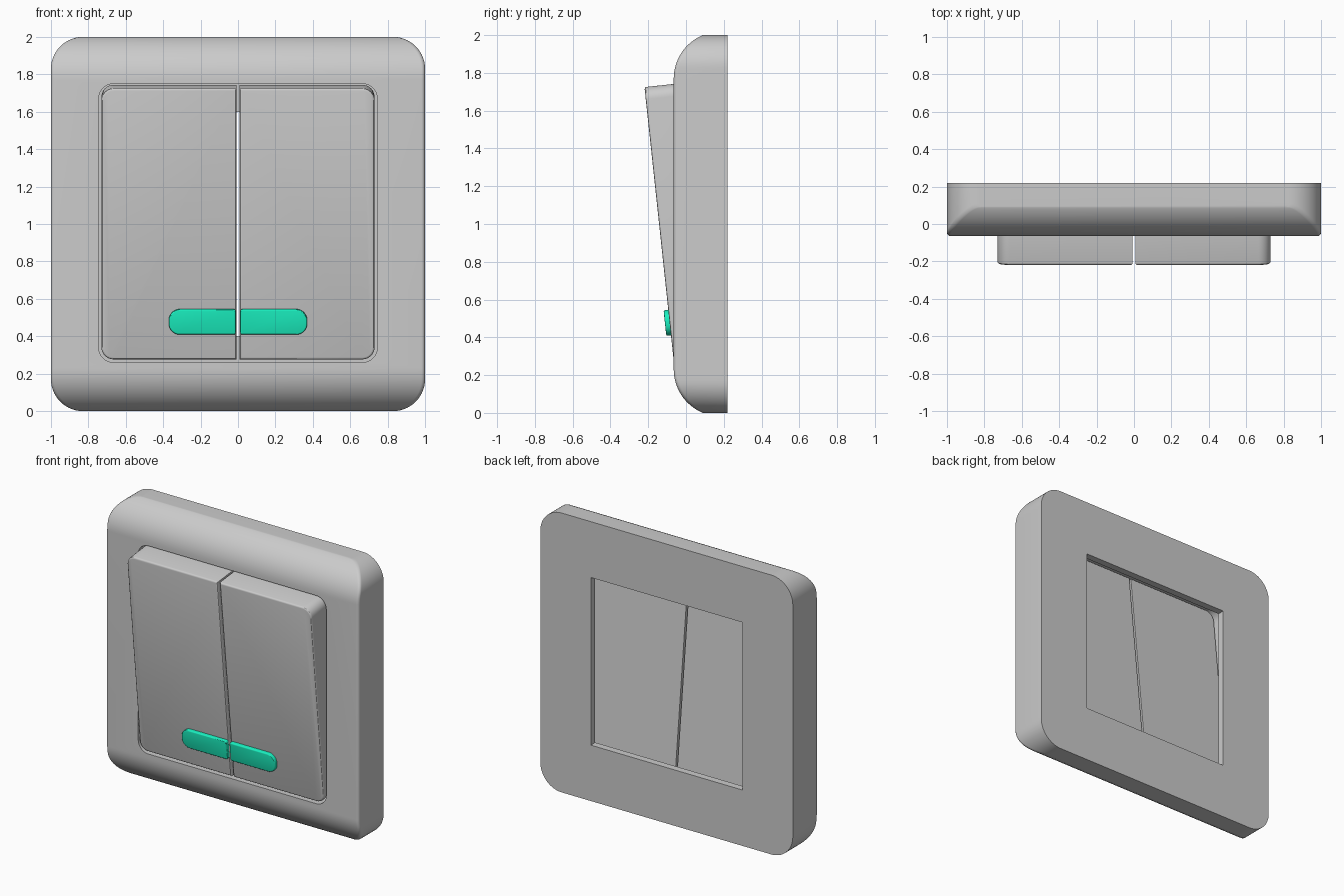
import bpy, bmesh
from math import sin, cos, pi, atan2, sqrt, radians

if "Cube" in bpy.data.objects:
    bpy.data.objects.remove(bpy.data.objects["Cube"])

BACK, FRONT, CORNER, EDGE = 0.22, -0.065, 0.17, 0.02
TILT = atan2(0.155, 1.45)


def finish(name, bm):
    bmesh.ops.recalc_face_normals(bm, faces=bm.faces)
    me = bpy.data.meshes.new(name)
    bm.to_mesh(me)
    bm.free()
    ob = bpy.data.objects.new(name, me)
    bpy.context.collection.objects.link(ob)
    return ob


def smooth(ob):
    bpy.ops.object.select_all(action='DESELECT')
    ob.select_set(True)
    bpy.context.view_layer.objects.active = ob
    bpy.ops.object.shade_smooth_by_angle(angle=radians(30))


def rounded_rect(x0, x1, z0, z1, r_left, r_right, n=8):
    pts = []
    for sx, sz, a0 in ((1, 1, 0), (-1, 1, 90), (-1, -1, 180), (1, -1, 270)):
        r = r_right if sx > 0 else r_left
        cx = x1 - r if sx > 0 else x0 + r
        cz = z1 - r if sz > 0 else z0 + r
        steps = n if r > 0 else 0
        for k in range(steps + 1):
            a = radians(a0 + (90 * k / steps if steps else 0))
            pts.append((cx + r * cos(a), cz + r * sin(a)))
    return pts


def slab(name, pts, y0, y1, bevel=0.0, side=1):
    """Outline in x/z extruded along y, with an optional rounded front rim."""
    bm = bmesh.new()
    front = bm.faces.new([bm.verts.new((side * x, y0, z)) for x, z in pts])
    back = [bm.verts.new((side * x, y1, z)) for x, z in pts]
    fv, n = list(front.verts), len(pts)
    bm.faces.new(back[::-1])
    for i in range(n):
        j = (i + 1) % n
        bm.faces.new((fv[i], back[i], back[j], fv[j]))
    bmesh.ops.recalc_face_normals(bm, faces=bm.faces)
    if bevel:
        bmesh.ops.bevel(bm, geom=list(front.edges), offset=bevel, segments=3,
                        profile=0.5, affect='EDGES')
    return finish(name, bm)


# Frame: cross-sections lofted upwards, curved at top and bottom
def front_y(d):
    """Front surface depth, d = height above or below the middle."""
    R, t = 0.248, max(0.0, d - 0.77)
    return FRONT + R - sqrt(R * R - t * t)


half = [(0.77 + 0.015 * k, 1.0) for k in range(4)]
for k in range(15):
    a = pi / 2 * k / 14
    half.append((1 - CORNER + CORNER * sin(a), 1 - CORNER + CORNER * cos(a)))
rows = [(-d, w) for d, w in reversed(half)] + half

bm = bmesh.new()
rings = []
for d, w in rows:
    f = front_y(abs(d))
    side = [(w, BACK)]
    for k in range(7):
        a = pi / 2 * k / 6
        side.append((w - EDGE + EDGE * cos(a), f + EDGE - EDGE * sin(a)))
    sec = side + [(-x, y) for x, y in reversed(side)]
    rings.append([bm.verts.new((x, y, 1 + d)) for x, y in sec])
for lo, hi in zip(rings, rings[1:]):
    for i in range(len(lo)):
        j = (i + 1) % len(lo)
        bm.faces.new((lo[i], lo[j], hi[j], hi[i]))
bm.faces.new(rings[0])
bm.faces.new(rings[-1])
frame = finish("frame", bm)

# Front pocket and smaller square hole in the back plate
cutters = [
    slab("pocket_cutter", rounded_rect(-0.745, 0.745, 0.26, 1.75, 0.08, 0.08), -0.3, 0.17),
    slab("hole_cutter", rounded_rect(-0.6, 0.6, 0.4, 1.6, 0, 0), 0.1, 0.3),
]
bpy.context.view_layer.objects.active = frame
for c in cutters:
    c.hide_render = True
    m = frame.modifiers.new("cut", 'BOOLEAN')
    m.operation, m.solver, m.object = 'DIFFERENCE', 'EXACT', c
    bpy.ops.object.modifier_apply(modifier=m.name)
    bpy.data.objects.remove(c)
smooth(frame)

# Tilted rockers with indicator lenses, right and left
green = bpy.data.materials.new("green_lens")
green.diffuse_color = (0.01, 0.86, 0.52, 1)
green.use_nodes = True
green.node_tree.nodes["Principled BSDF"].inputs["Base Color"].default_value = green.diffuse_color
for tag, s in (("right", 1), ("left", -1)):
    rocker = slab("rocker_" + tag, rounded_rect(0.007, 0.73, 0, 1.458, 0, 0.065),
                  0, 0.18, 0.012, s)
    lens = slab("indicator_" + tag, rounded_rect(0.012, 0.37, 0.136, 0.272, 0.012, 0.06),
                -0.025, 0.02, 0.008, s)
    lens.data.materials.append(green)
    for ob in (rocker, lens):
        ob.location = (0, -0.065, 0.275)
        ob.rotation_euler.x = TILT
        smooth(ob)
